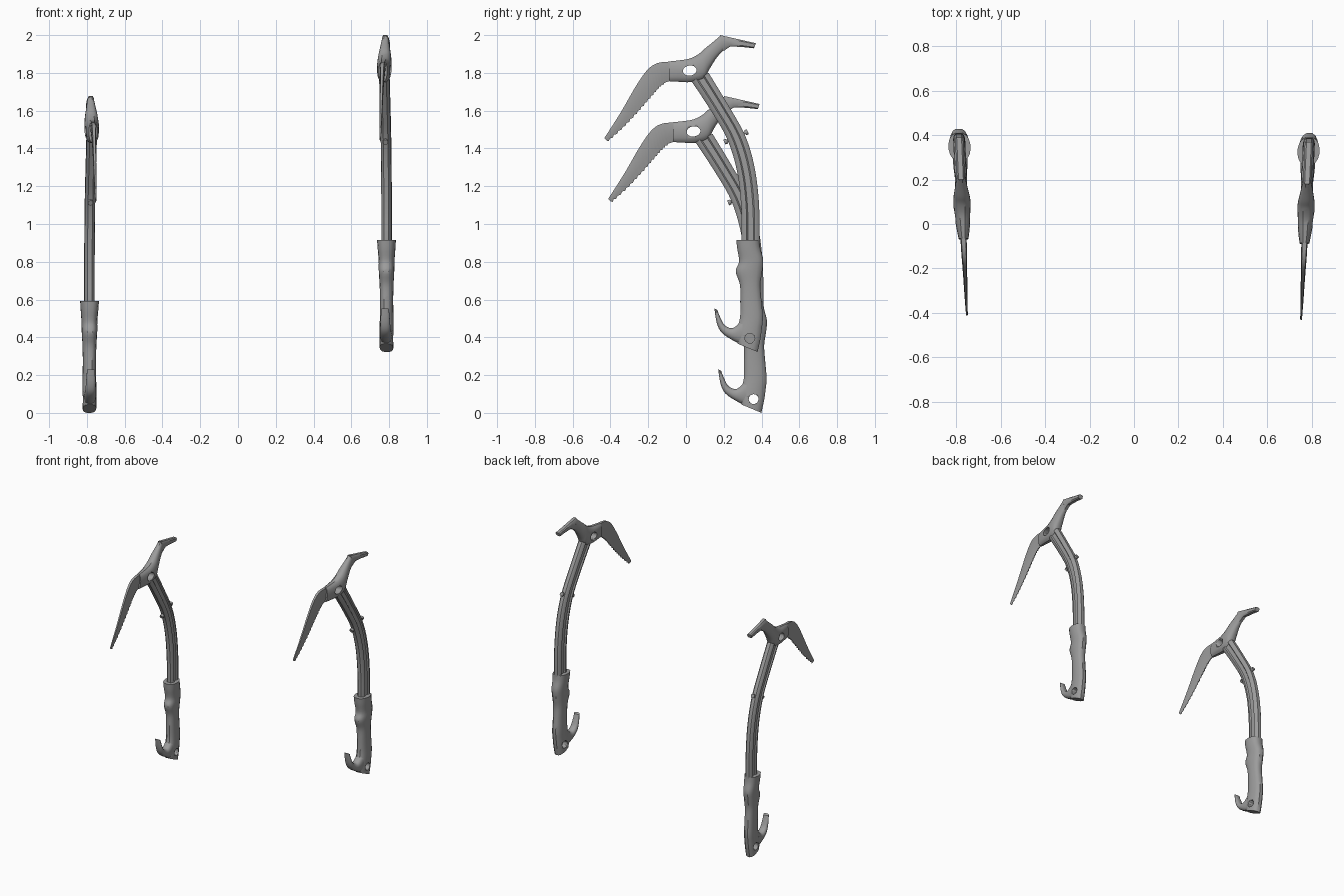
import bpy, bmesh, math
from mathutils import Vector

if "Cube" in bpy.data.objects:
    bpy.data.objects.remove(bpy.data.objects["Cube"])

metal = bpy.data.materials.new("grey_metal")
metal.diffuse_color = (0.33, 0.33, 0.33, 1)
metal.use_nodes = True
metal.node_tree.nodes["Principled BSDF"].inputs["Base Color"].default_value = metal.diffuse_color

# Cross-sections: (along edge-to-edge line, across width), one half, mirrored later
ROUND = [(math.cos(a), math.sin(a) ** 0.7) for a in [math.pi * (i + 0.5) / 8 for i in range(8)]]
GROOVE = [(1, .45), (.78, .85), (.45, 1), (.3, .7), (-.3, .7), (-.45, 1), (-.78, .85), (-1, .45)]
BLADE = [(1, .7), (.5, 1), (-.4, .7), (-1, .2)]
PLATE = [(1, .6), (.6, 1), (-.6, 1), (-1, .6)]


def spline(rows, steps):
    """Catmull-Rom interpolation through rows of numbers."""
    out = []
    for i in range(len(rows) - 1):
        p = [rows[max(i - 1, 0)], rows[i], rows[i + 1], rows[min(i + 2, len(rows) - 1)]]
        for s in range(steps):
            t = s / steps
            out.append([0.5 * (2 * b + (c - a) * t + (2 * a - 5 * b + 4 * c - d) * t * t
                               + (3 * b - a - 3 * c + d) * t ** 3) for a, b, c, d in zip(*p)])
    return out + [list(rows[-1])]


def finish(bm, name, place, angle=35):
    """Place the part on one of the two axes, face it outward and shade it."""
    side, dy, dz = place
    for v in bm.verts:
        x, y, z = v.co
        v.co = (side * (0.787 + x + 0.044 * (y - 0.35)), y + dy, z + dz)
    bmesh.ops.recalc_face_normals(bm, faces=bm.faces)
    if bm.calc_volume(signed=True) < 0:
        bmesh.ops.reverse_faces(bm, faces=bm.faces)
    me = bpy.data.meshes.new(name)
    bm.to_mesh(me)
    bm.free()
    me.materials.append(metal)
    ob = bpy.data.objects.new(name, me)
    bpy.context.collection.objects.link(ob)
    bpy.ops.object.select_all(action='DESELECT')
    ob.select_set(True)
    bpy.context.view_layer.objects.active = ob
    bpy.ops.object.shade_smooth_by_angle(angle=math.radians(angle))
    return ob


def loft(name, rows, section, place):
    """Rows: edge A (y, z), edge B (y, z), half width."""
    bm = bmesh.new()
    ring = section + [(u, -w) for u, w in reversed(section)]
    rings = []
    for ay, az, by, bz, hw in rows:
        a, b = Vector((0, ay, az)), Vector((0, by, bz))
        mid, half = (a + b) / 2, (a - b) / 2
        rings.append([bm.verts.new(mid + half * u + Vector((hw * w, 0, 0))) for u, w in ring])
    n = len(ring)
    for r, s in zip(rings, rings[1:]):
        for i in range(n):
            bm.faces.new((r[i], r[(i + 1) % n], s[(i + 1) % n], s[i]))
    bm.faces.new(rings[0])
    bm.faces.new(rings[-1])
    return finish(bm, name, place)


def rod(name, p, q, radius, place, squash=1.0, tilt=0.0):
    """Cylinder from p to q; squash and tilt shape it in the y-z plane."""
    bm = bmesh.new()
    p, q = Vector(p), Vector(q)
    bmesh.ops.create_cone(bm, cap_ends=True, segments=20, radius1=radius, radius2=radius,
                          depth=(q - p).length)
    for v in bm.verts:
        v.co.x *= squash
    rot = (q - p).to_track_quat('Z', 'Y')
    c, s = math.cos(tilt), math.sin(tilt)
    for v in bm.verts:
        w = rot @ v.co
        v.co = (p + q) / 2 + Vector((w.x, w.y * c - w.z * s, w.y * s + w.z * c))
    return finish(bm, name, place)


def drill(ob, cutter):
    mod = ob.modifiers.new("hole", 'BOOLEAN')
    mod.operation, mod.object, mod.solver = 'DIFFERENCE', cutter, 'EXACT'
    bpy.context.view_layer.objects.active = ob
    bpy.ops.object.modifier_apply(modifier=mod.name)
    bpy.data.objects.remove(cutter)


HEAD = [(-.085, 1.862, -.09, 1.755, .022), (-.04, 1.867, -.04, 1.752, .03),
        (.02, 1.877, .025, 1.75, .037), (.068, 1.902, .095, 1.768, .039),
        (.10, 1.93, .125, 1.82, .035), (.14, 1.962, .163, 1.88, .027),
        (.185, 2.0, .205, 1.925, .019)]
ADZE = [(.18, 2.0, .198, 1.915, .018), (.22, 1.991, .235, 1.94, .018),
        (.30, 1.973, .30, 1.937, .018), (.37, 1.957, .36, 1.93, .018)]
PICK = [(-.075, 1.86, -.08, 1.758, .014), (-.15, 1.852, -.13, 1.738, .013),
        (-.205, 1.815, -.185, 1.68, .011), (-.265, 1.73, -.255, 1.60, .009),
        (-.345, 1.592, -.335, 1.515, .007), (-.432, 1.455, -.418, 1.44, .004)]
SHAFT = [(.12, 1.80, .03, 1.755, .027), (.22, 1.635, .135, 1.595, .027),
         (.31, 1.475, .22, 1.445, .027), (.36, 1.315, .272, 1.27, .027),
         (.385, 1.13, .293, 1.08, .027), (.39, .92, .295, .92, .027),
         (.385, .80, .30, .80, .027)]
HANDLE = [(.39, .915, .265, .915, .05), (.395, .87, .27, .87, .047),
          (.41, .81, .28, .80, .042), (.405, .75, .262, .75, .041),
          (.395, .68, .284, .68, .037), (.40, .60, .287, .60, .035),
          (.408, .505, .285, .505, .036), (.402, .44, .268, .44, .037),
          (.395, .39, .265, .40, .037), (.380, .322, .272, .367, .036)]
HOOK = [(.30, .50, .30, .357, .034), (.25, .45, .24, .388, .032),
        (.205, .465, .188, .425, .028), (.18, .51, .163, .475, .025),
        (.166, .545, .15, .553, .021)]

for tag, place in (("right", (1, 0, 0)), ("left", (-1, .02, -.322))):
    # Head with oval eye
    head = loft(tag + "_head", spline(HEAD, 4), ROUND, place)
    drill(head, rod("eye_cutter", (-.2, .02, 1.812), (.2, .02, 1.812), .027, place, 1.35, .15))
    loft(tag + "_adze", ADZE, PLATE, place)
    # Pick with saw teeth on the lower edge
    pick = spline(PICK, 8)
    for i, r in enumerate(pick):
        if i > 6 and i % 2 and i < len(pick) - 1:
            r[2] += .004
            r[3] -= .006
    loft(tag + "_pick", pick, BLADE, place)
    # Curved grooved shaft with cross pin
    loft(tag + "_shaft", spline(SHAFT, 5), GROOVE, place)
    rod(tag + "_pin", (0, .212, 1.437), (0, .318, 1.485), .008, place)
    for end, p, q in (("front", (0, .203, 1.433), (0, .216, 1.439)),
                      ("back", (0, .314, 1.483), (0, .327, 1.489))):
        rod(tag + "_pin_" + end + "_cap", p, q, .014, place)
    # Grip with finger hook and lanyard hole
    grip = loft(tag + "_grip", spline(HANDLE, 4), ROUND, place)
    drill(grip, rod("lanyard_cutter", (-.2, .338, .395), (.2, .338, .395), .026, place))
    loft(tag + "_finger_hook", spline(HOOK, 4), ROUND, place)
